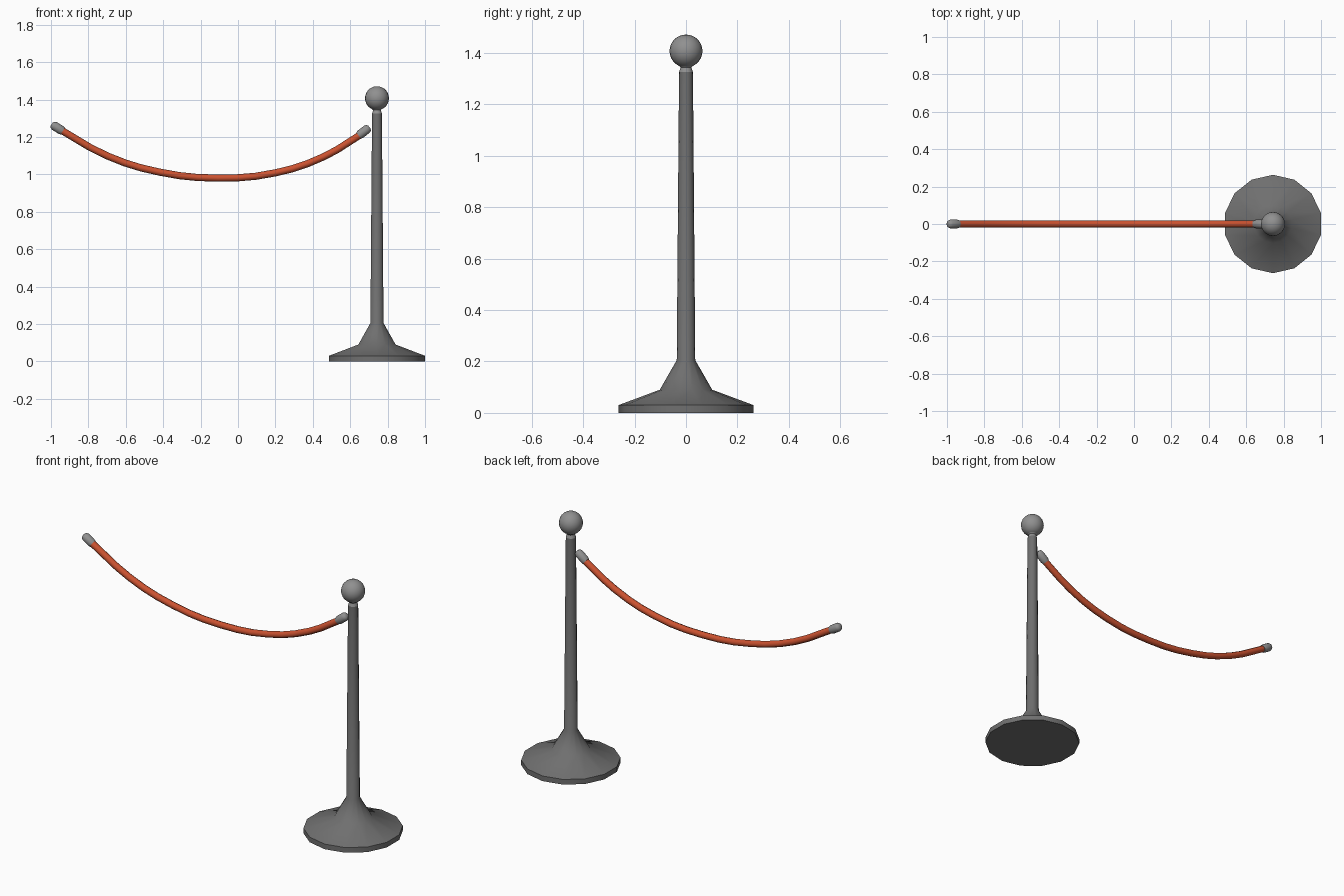
import bpy, math
from mathutils import Vector

cube = bpy.data.objects.get("Cube")
if cube:
    bpy.data.objects.remove(cube, do_unlink=True)

POST_X = 0.743


def material(name, rgb):
    m = bpy.data.materials.new(name)
    m.use_nodes = True
    m.diffuse_color = (*rgb, 1)
    bsdf = next(n for n in m.node_tree.nodes if n.type == 'BSDF_PRINCIPLED')
    bsdf.inputs["Base Color"].default_value = (*rgb, 1)
    return m


dark_metal = material("dark grey metal", (0.16, 0.16, 0.16))
light_metal = material("light grey metal", (0.28, 0.28, 0.28))
rope_red = material("rope red", (0.60, 0.085, 0.03))


def finish(obj, mat, angle=50):
    obj.data.materials.clear()
    obj.data.materials.append(mat)
    bpy.ops.object.select_all(action='DESELECT')
    obj.select_set(True)
    bpy.context.view_layer.objects.active = obj
    bpy.ops.object.shade_smooth_by_angle(angle=math.radians(angle))
    return obj


def lathe(name, profile, sides, mat, angle=50):
    """Spin (radius, height) rings around z and cap both ends."""
    verts, faces = [], []
    for r, z in profile:
        for i in range(sides):
            a = math.pi / 2 + math.tau * i / sides
            verts.append((r * math.cos(a), r * math.sin(a), z))
    for k in range(len(profile) - 1):
        for i in range(sides):
            j = (i + 1) % sides
            faces.append((k * sides + i, k * sides + j,
                          (k + 1) * sides + j, (k + 1) * sides + i))
    faces.append(tuple(reversed(range(sides))))
    faces.append(tuple(range(len(verts) - sides, len(verts))))
    mesh = bpy.data.meshes.new(name)
    mesh.from_pydata(verts, [], faces)
    obj = bpy.data.objects.new(name, mesh)
    bpy.context.collection.objects.link(obj)
    return finish(obj, mat, angle)


# Weighted base flowing into the tapered post
post = lathe("base_and_post", [(0.263, 0), (0.263, 0.03), (0.102, 0.09),
                               (0.036, 0.205), (0.027, 1.325)], 14, dark_metal)
post.location.x = POST_X

# Neck under the finial
neck = lathe("neck", [(0.027, 1.325), (0.021, 1.343), (0.034, 1.356)], 14, light_metal)
neck.location.x = POST_X

# Ball finial
bpy.ops.mesh.primitive_uv_sphere_add(segments=20, ring_count=14, radius=0.064,
                                     location=(POST_X, 0, 1.407))
ball = bpy.context.object
ball.name = "ball_finial"
finish(ball, light_metal)

# Sagging rope
path = [(-0.95, 1.239), (-0.70, 1.099), (-0.42, 1.012), (-0.11, 0.98),
        (0.20, 1.008), (0.46, 1.095), (0.66, 1.215)]
curve = bpy.data.curves.new("rope", 'CURVE')
curve.dimensions = '3D'
curve.bevel_depth = 0.019
curve.bevel_resolution = 2
curve.resolution_u = 3
curve.use_fill_caps = True
spline = curve.splines.new('BEZIER')
spline.bezier_points.add(len(path) - 1)
for p, (x, z) in zip(spline.bezier_points, path):
    p.co = (x, 0, z)
    p.handle_left_type = p.handle_right_type = 'AUTO'
rope = bpy.data.objects.new("rope", curve)
bpy.context.collection.objects.link(rope)
bpy.ops.object.select_all(action='DESELECT')
rope.select_set(True)
bpy.context.view_layer.objects.active = rope
bpy.ops.object.convert(target='MESH')
finish(bpy.context.object, rope_red)

# Rounded metal end caps on the rope
for name, start, tip in (("right_rope_cap", (-0.937, 1.231), (-0.996, 1.268)),
                         ("left_rope_cap", (0.645, 1.207), (0.703, 1.252))):
    a, b = Vector((start[0], 0, start[1])), Vector((tip[0], 0, tip[1]))
    length = (b - a).length
    cap = lathe(name, [(0.021, 0), (0.024, 0.012), (0.024, length - 0.016),
                       (0.019, length - 0.005), (0.010, length)], 12, light_metal)
    cap.location = a
    cap.rotation_euler = (b - a).to_track_quat('Z', 'Y').to_euler()
